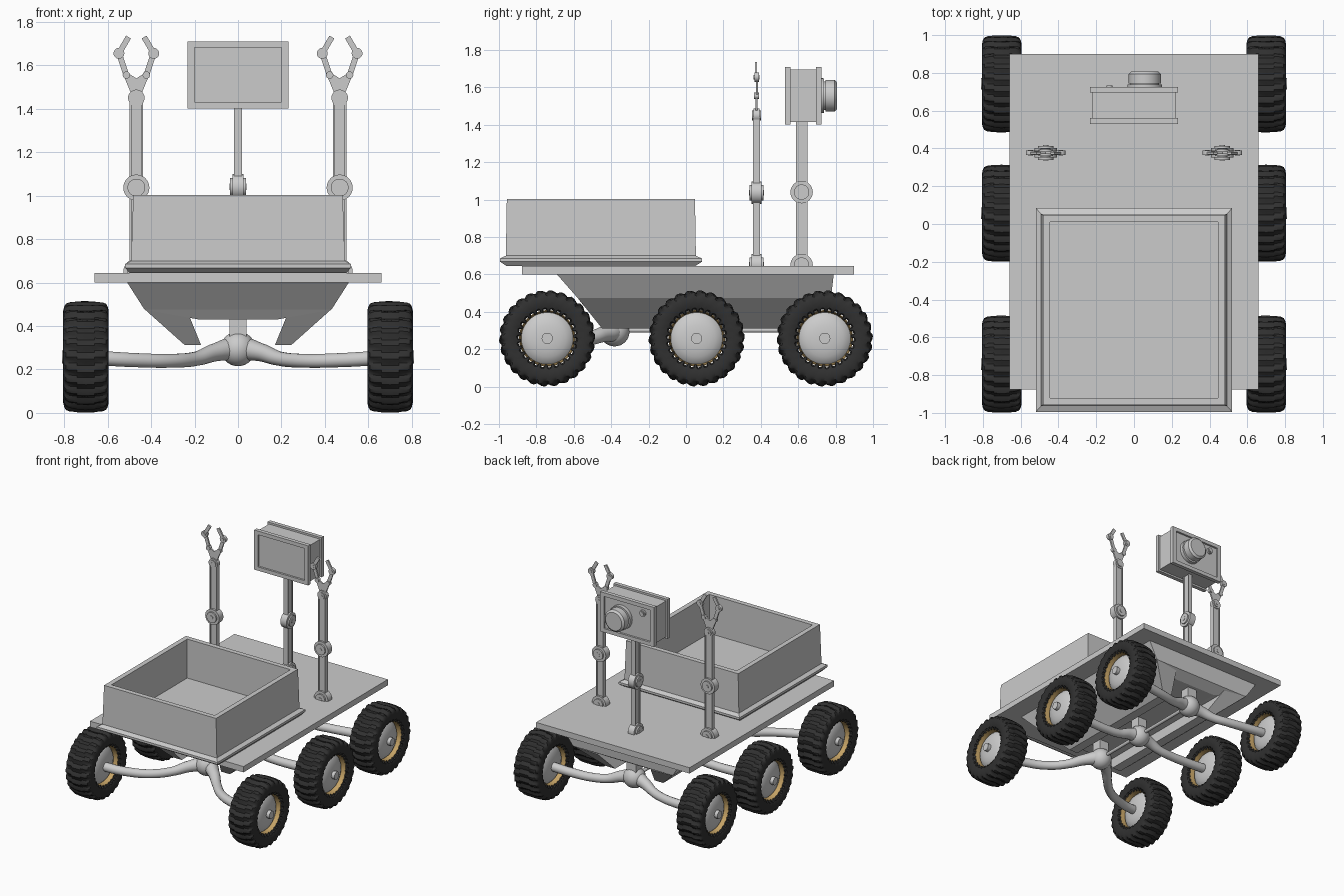
import bpy, bmesh, math
from mathutils import Matrix, Vector

if "Cube" in bpy.data.objects:
    bpy.data.objects.remove(bpy.data.objects["Cube"])

def material(name, rgb):
    m = bpy.data.materials.new(name)
    m.diffuse_color = (*rgb, 1)
    m.use_nodes = True
    m.node_tree.nodes["Principled BSDF"].inputs["Base Color"].default_value = m.diffuse_color
    return m

RUBBER = material("rubber", (0.03, 0.03, 0.03))
GOLD = material("gold", (0.55, 0.36, 0.13))
SILVER = material("silver", (0.6, 0.6, 0.6))

def finish(bm, name, mat=None, smooth=True):
    bmesh.ops.recalc_face_normals(bm, faces=bm.faces)
    me = bpy.data.meshes.new(name)
    bm.to_mesh(me)
    bm.free()
    ob = bpy.data.objects.new(name, me)
    bpy.context.collection.objects.link(ob)
    if mat:
        me.materials.append(mat)
    if smooth:
        shade(ob)
    return ob

def shade(ob):
    bpy.ops.object.select_all(action='DESELECT')
    ob.select_set(True)
    bpy.context.view_layer.objects.active = ob
    bpy.ops.object.shade_smooth_by_angle(angle=math.radians(35))

def box(bm, c, size, roty=0):
    M = Matrix.Translation(c) @ Matrix.Rotation(roty, 4, 'Y') @ Matrix.Diagonal((*size, 1))
    bmesh.ops.create_cube(bm, size=1, matrix=M)

def cyl(bm, c, r, depth, axis='Y', seg=32, r2=None):
    R = {'X': Matrix.Rotation(math.pi / 2, 4, 'Y'), 'Y': Matrix.Rotation(-math.pi / 2, 4, 'X')}[axis]
    bmesh.ops.create_cone(bm, cap_ends=True, segments=seg, radius1=r, radius2=r if r2 is None else r2,
                          depth=depth, matrix=Matrix.Translation(c) @ R)

def loft(bm, rings, caps=True):
    rows = [[bm.verts.new(p) for p in ring] for ring in rings]
    n = len(rows[0])
    for a, b in zip(rows, rows[1:]):
        for i in range(n):
            bm.faces.new((a[i], a[(i + 1) % n], b[(i + 1) % n], b[i]))
    if caps:
        bm.faces.new(rows[0])
        bm.faces.new(rows[-1])

def rect(hx, y0, y1, z):
    return [(-hx, y0, z), (hx, y0, z), (hx, y1, z), (-hx, y1, z)]

def lathe(name, profile, c, mat, seg=64, bump=lambda u, t: 0, caps=True):
    bm = bmesh.new()
    rings = []
    for u, r in profile:
        ring = []
        for i in range(seg):
            t = 2 * math.pi * i / seg
            q = r + bump(u, t)
            ring.append((c[0] + u, c[1] + q * math.cos(t), c[2] + q * math.sin(t)))
        rings.append(ring)
    loft(bm, rings, caps)
    return finish(bm, name, mat)

# deck
bm = bmesh.new()
box(bm, (0, 0.012, 0.6225), (1.32, 1.775, 0.045))
finish(bm, "deck", smooth=False)

# hull and its two under-rails
bm = bmesh.new()
loft(bm, [rect(.51, -.69, .79, .60), rect(.43, -.58, .775, .475), rect(.18, -.545, .70, .43)])
finish(bm, "hull", smooth=False)
for s in (-1, 1):
    bm = bmesh.new()
    sect = [(.43, .477), (.245, .312), (.17, .312), (.23, .46)]
    ends = [[(s * x, y + k * (.475 - z), z) for x, z in sect] for y, k in ((-.58, .8), (.775, -.9))]
    loft(bm, ends)
    finish(bm, "under_rail", smooth=False)

# cargo box: flared foot, walls, hollow inside
bm = bmesh.new()
cy = -.455
loft(bm, [rect(hx, cy - hy, cy + hy, z) for hx, hy, z in (
    (.50, .505, .645), (.52, .54, .668), (.52, .54, .685), (.492, .508, .70),
    (.482, .503, 1.003), (.444, .465, 1.003), (.444, .465, .70))])
finish(bm, "cargo_box", smooth=False)

# wheels
def tread(u, t):
    if abs(u) > .101:
        return 0
    w = math.sin(26 * t + 30 * abs(u))
    return .007 * max(-1, min(1, 2.5 * w)) * (1 if abs(u) < .095 else .5)

half = [(.085, .148), (.098, .16), (.105, .185), (.105, .21), (.10, .228), (.092, .238), (.075, .245), (.04, .249)]
tyre = [(-u, r) for u, r in half] + [(0, .25)] + half[::-1]
hub = [(.045, .14), (.06, .125), (.072, .10), (.08, .07), (.083, .035), (.084, .002)]
for s in (-1, 1):
    for wy in (-.742, .057, .742):
        c = (s * .70, wy, .258)
        lathe("tyre", tyre, c, RUBBER, 156, tread, False)
        lathe("rim", [(-.085, .151), (.085, .151), (.085, .146), (.045, .138), (-.045, .138),
                      (-.085, .146), (-.085, .151)], c, GOLD, caps=False)
        lathe("hub", [(-u, r) for u, r in hub[::-1]] + hub, c, SILVER)
        bm = bmesh.new()
        cyl(bm, (s * .75, wy, .258), .03, .12, 'X', 12)
        finish(bm, "wheel_nut")

# axles with ball housings and posts
shape = [(.70, .258, .03, 0), (.60, .25, .034, 0), (.45, .242, .033, .1), (.30, .24, .032, .3),
         (.19, .25, .033, .58), (.10, .28, .042, .83), (0, .295, .06, 1)]
for wy, off in ((-.742, .36), (.057, 0), (.742, -.11)):
    cu = bpy.data.curves.new("axle", 'CURVE')
    cu.dimensions = '3D'
    cu.bevel_depth, cu.bevel_resolution, cu.resolution_u = 1, 5, 6
    cu.use_fill_caps = True
    pts = [(-x, z, r, f) for x, z, r, f in shape] + shape[-2::-1]
    sp = cu.splines.new('BEZIER')
    sp.bezier_points.add(len(pts) - 1)
    for p, (x, z, r, f) in zip(sp.bezier_points, pts):
        p.co, p.radius = (x, wy + off * f, z), r
        p.handle_left_type = p.handle_right_type = 'AUTO'
    ob = bpy.data.objects.new("axle", cu)
    bpy.context.collection.objects.link(ob)
    bpy.ops.object.select_all(action='DESELECT')
    ob.select_set(True)
    bpy.context.view_layer.objects.active = ob
    bpy.ops.object.convert(target='MESH')
    shade(bpy.context.object)
    bm = bmesh.new()
    bmesh.ops.create_uvsphere(bm, u_segments=32, v_segments=16, radius=.08,
                              matrix=Matrix.Translation((0, wy + off, .295)))
    finish(bm, "axle_housing")
    bm = bmesh.new()
    box(bm, (0, wy + off, .40), (.08, .08, .10))
    finish(bm, "axle_post", smooth=False)
bm = bmesh.new()
cyl(bm, (0, .12, .302), .013, 1.0, 'Y', 16)
finish(bm, "drive_shaft")

# jointed beams shared by the arms and the mast
def joint(bm, c, r, w, axis):
    cyl(bm, c, r, w * .7, axis)
    cyl(bm, c, r * .68, w, axis)
    cyl(bm, c, r * .25, w * 1.08, axis, 16)

def beam(bm, x, y, z0, z1, axis):
    zc, h = (z0 + z1) / 2, z1 - z0
    sz = lambda a, b: (a, b, h) if axis == 'Y' else (b, a, h)
    box(bm, (x, y, zc), sz(.06, .022))
    for s in (-1, 1):
        d = s * .0265
        box(bm, (x + d, y, zc) if axis == 'Y' else (x, y + d, zc), sz(.008, .036))

# gripper arms
def link(bm, a, b, w, y):
    d = Vector((b[0] - a[0], 0, b[1] - a[1]))
    box(bm, ((a[0] + b[0]) / 2, y, (a[1] + b[1]) / 2), (w, .012, d.length), math.atan2(d.x, d.z))

for s in (-1, 1):
    x, y = s * .468, .377
    bm = bmesh.new()
    beam(bm, x, y, .65, 1.02, 'Y')
    beam(bm, x, y, 1.06, 1.44, 'Y')
    for z in (.65, 1.037):
        joint(bm, (x, y, z), .06, .074, 'Y')
    joint(bm, (x, y, 1.45), .038, .046, 'Y')
    finish(bm, "arm")
    bm = bmesh.new()
    palm = [(-.02, 1.46), (.02, 1.46), (.058, 1.552), (.04, 1.565), (0, 1.54), (-.04, 1.565), (-.058, 1.552)]
    loft(bm, [[(x + a, y + d, z) for a, z in palm] for d in (-.006, .006)])
    for t in (-1, 1):
        knuckle, elbow, tip = (x + t * .046, 1.555), (x + t * .08, 1.655), (x + t * .036, 1.73)
        link(bm, knuckle, elbow, .026, y + .003)
        link(bm, elbow, tip, .026, y - .003)
        cyl(bm, (knuckle[0], y, knuckle[1]), .017, .026, 'Y', 20)
        cyl(bm, (elbow[0], y, elbow[1]), .025, .024, 'Y', 20)
        cyl(bm, (elbow[0], y, elbow[1]), .012, .03, 'Y', 16)
    finish(bm, "gripper")

# camera mast
bm = bmesh.new()
beam(bm, 0, .618, .65, 1.02, 'X')
beam(bm, 0, .618, 1.06, 1.43, 'X')
for z in (.65, 1.04):
    joint(bm, (0, .618, z), .06, .074, 'X')
finish(bm, "mast")

# camera head: body with a raised frame front and back
bm = bmesh.new()
box(bm, (0, .6275, 1.556), (.442, .165, .28))
finish(bm, "camera_body", smooth=False)
def frame_ring(hx, hz, y):
    return [(-hx, y, 1.556 - hz), (hx, y, 1.556 - hz), (hx, y, 1.556 + hz), (-hx, y, 1.556 + hz)]
for name, y0, y1 in (("screen_frame", .53, .56), ("lens_frame", .725, .695)):
    bm = bmesh.new()
    loft(bm, [frame_ring(.232, .154, y1), frame_ring(.232, .154, y0), frame_ring(.2, .125, y0),
              frame_ring(.2, .125, y1), frame_ring(.232, .154, y1)], caps=False)
    finish(bm, name, smooth=False)

# lens, stepped with a domed glass, and a small lamp beside it
bm = bmesh.new()
lc = (.057, 1.555)
for r, r2, y0, y1 in ((.092, .092, .70, .738), (.076, .076, .73, .75), (.085, .085, .745, .795),
                      (.085, .07, .795, .808)):
    cyl(bm, (lc[0], (y0 + y1) / 2, lc[1]), r, y1 - y0, 'Y', 40, r2)
finish(bm, "lens")
bm = bmesh.new()
cyl(bm, (-.13, .715, 1.635), .024, .02, 'Y', 24)
cyl(bm, (-.13, .722, 1.635), .015, .02, 'Y', 24)
finish(bm, "lamp")
